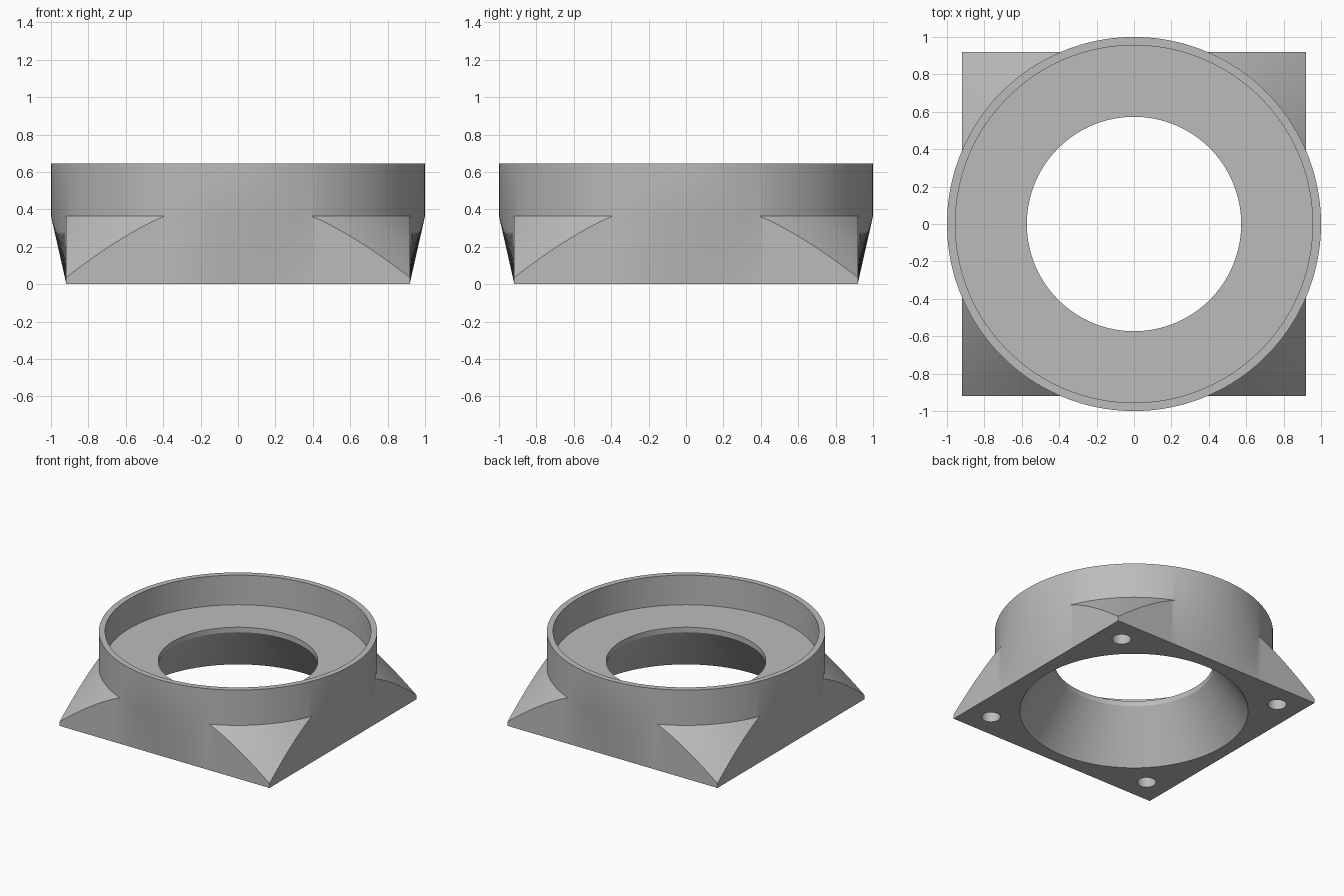
import bpy
import bmesh
import math

cube = bpy.data.objects.get("Cube")
if cube:
    bpy.data.objects.remove(cube, do_unlink=True)

HALF = 0.92        # half width of the square flange
SHOULDER = 0.365   # height where the round collar starts
TOP = 0.645
FLOOR = 0.41
EDGE = 0.01        # thickness of the flange rim
CORNER_Z = 0.035   # height of the corner tips
CORNER_R = HALF * math.sqrt(2)

grey = bpy.data.materials.new("plain_grey")
grey.use_nodes = True
colour = (0.5, 0.5, 0.5, 1)
grey.diffuse_color = colour
grey.node_tree.nodes["Principled BSDF"].inputs["Base Color"].default_value = colour


def octant_angles(steps=14):
    """Angles from a side's middle to a corner, with a stop where circle meets square."""
    meet = math.acos(HALF)
    low = [meet * i / steps for i in range(steps)]
    high = [meet + (math.pi / 4 - meet) * i / steps for i in range(steps + 1)]
    return low + high


def profile(angle):
    """Closed radial section (radius, height) of the adapter at this angle."""
    square = HALF / math.cos(angle)
    if square > 1.0001:   # corner: upright wall cut off by a cone
        drop = (square - 1) / (CORNER_R - 1)
        crease = (square, SHOULDER - drop * (SHOULDER - CORNER_Z))
    else:                 # side: slopes straight out to the collar
        crease = (1, SHOULDER)
    return [(square, 0), (square, EDGE), crease, (1, SHOULDER), (1, TOP),
            (0.955, TOP), (0.955, FLOOR), (0.573, FLOOR), (0.573, 0.37), (0.82, 0)]


# Adapter body: loft the section all the way round
half_side = octant_angles()
quarter = [-a for a in reversed(half_side[1:])] + half_side[:-1]
bm = bmesh.new()
rings = []
for side in range(4):
    for a in quarter:
        turn = a + side * math.pi / 2
        rings.append([bm.verts.new((r * math.cos(turn), r * math.sin(turn), z))
                      for r, z in profile(a)])
for i, ring in enumerate(rings):
    after = rings[(i + 1) % len(rings)]
    for j in range(len(ring)):
        k = (j + 1) % len(ring)
        bm.faces.new((ring[j], after[j], after[k], ring[k]))
bmesh.ops.remove_doubles(bm, verts=bm.verts, dist=0.0001)
bmesh.ops.recalc_face_normals(bm, faces=bm.faces)
mesh = bpy.data.meshes.new("adapter_body")
bm.to_mesh(mesh)
bm.free()
mesh.materials.append(grey)
body = bpy.data.objects.new("adapter_body", mesh)
bpy.context.collection.objects.link(body)

# Blind screw holes in the four corners of the underside
for sx in (-1, 1):
    for sy in (-1, 1):
        bpy.ops.mesh.primitive_cylinder_add(vertices=32, radius=0.068, depth=0.4,
                                            location=(sx * 0.73, sy * 0.73, 0))
        cutter = bpy.context.object
        cutter.name = "screw_hole_cutter"
        cutter.hide_render = True
        cutter.data.materials.append(grey)
        cut = body.modifiers.new("screw_hole", 'BOOLEAN')
        cut.operation = 'DIFFERENCE'
        cut.solver = 'EXACT'
        cut.object = cutter
        bpy.context.view_layer.objects.active = body
        bpy.ops.object.modifier_apply(modifier=cut.name)
        bpy.data.objects.remove(cutter, do_unlink=True)

# Smooth round walls, crisp rims
bpy.ops.object.select_all(action='DESELECT')
body.select_set(True)
bpy.context.view_layer.objects.active = body
bpy.ops.object.shade_smooth_by_angle(angle=math.radians(20))
